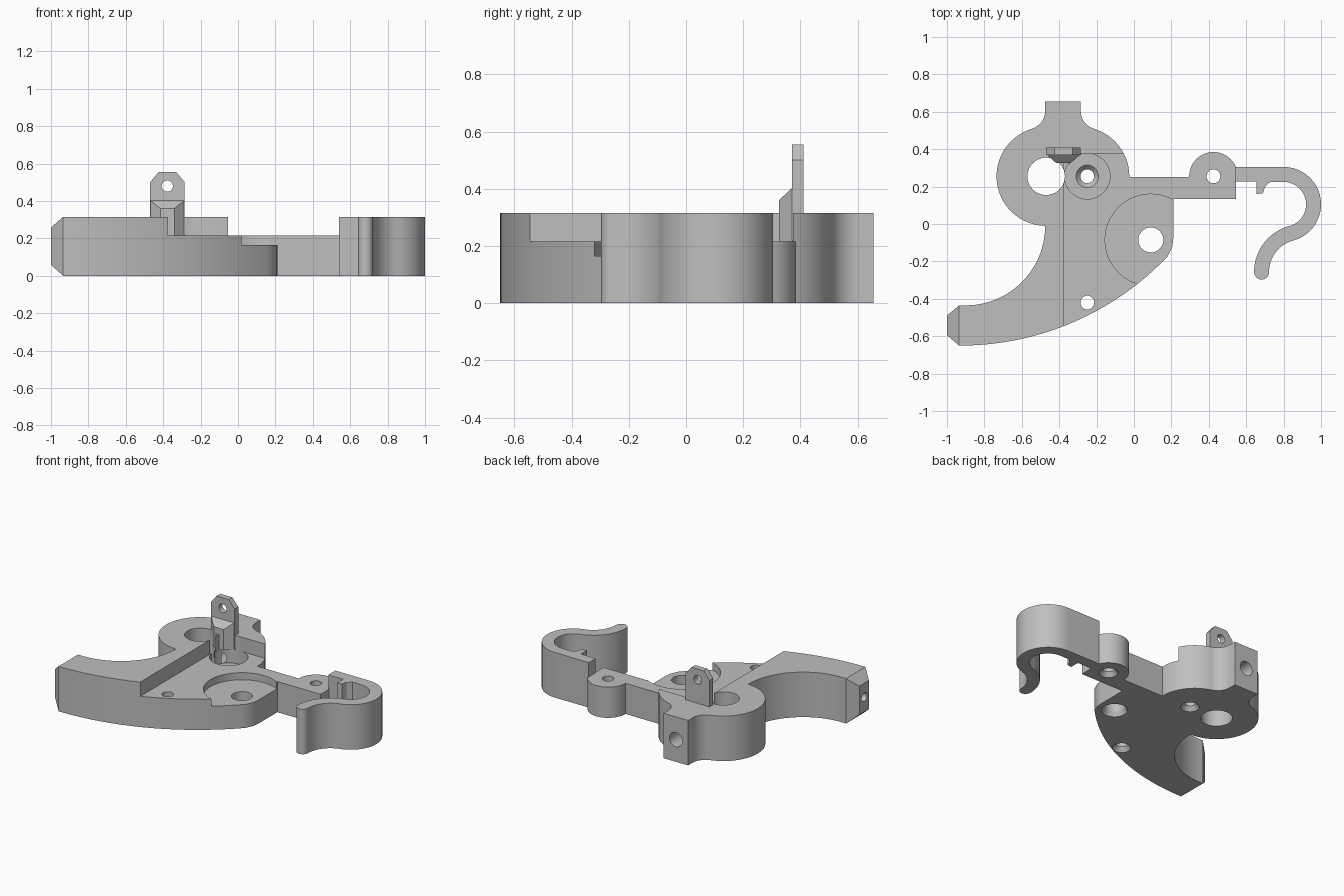
import bpy, bmesh
from math import sin, cos, radians, pi
from mathutils import Matrix

cube = bpy.data.objects.get("Cube")
if cube:
    bpy.data.objects.remove(cube)

grey = bpy.data.materials.new("plain_grey")
grey.use_nodes = True
COLOUR = (0.52, 0.52, 0.52, 1)
grey.diffuse_color = COLOUR
grey.node_tree.nodes["Principled BSDF"].inputs["Base Color"].default_value = COLOUR

TOP, STEP, FLOOR = 0.315, 0.215, 0.165


def arc(cx, cy, r, a0, a1, n=20):
    angles = [radians(a0 + (a1 - a0) * i / n) for i in range(n + 1)]
    return [(cx + r * cos(a), cy + r * sin(a)) for a in angles]


def make(name, bm):
    bmesh.ops.recalc_face_normals(bm, faces=bm.faces)
    mesh = bpy.data.meshes.new(name)
    bm.to_mesh(mesh)
    bm.free()
    mesh.materials.append(grey)
    ob = bpy.data.objects.new(name, mesh)
    bpy.context.collection.objects.link(ob)
    return ob


def prism(name, outline, z0, z1):
    bm = bmesh.new()
    face = bm.faces.new([bm.verts.new((x, y, z0)) for x, y in outline])
    res = bmesh.ops.extrude_face_region(bm, geom=[face])
    verts = [g for g in res["geom"] if isinstance(g, bmesh.types.BMVert)]
    bmesh.ops.translate(bm, verts=verts, vec=(0, 0, z1 - z0))
    return make(name, bm)


def box(name, x0, x1, y0, y1, z0, z1):
    return prism(name, [(x0, y0), (x1, y0), (x1, y1), (x0, y1)], z0, z1)


def rod(name, centre, r0, r1, length, axis="Z"):
    turn = {"Z": Matrix(), "Y": Matrix.Rotation(pi / 2, 4, "X"),
            "X": Matrix.Rotation(pi / 2, 4, "Y")}[axis]
    bm = bmesh.new()
    bmesh.ops.create_cone(bm, cap_ends=True, segments=40, radius1=r0, radius2=r1,
                          depth=length, matrix=Matrix.Translation(centre) @ turn)
    return make(name, bm)


def cut(ob, cutters):
    bpy.context.view_layer.objects.active = ob
    for c in cutters:
        mod = ob.modifiers.new("cut", "BOOLEAN")
        mod.operation, mod.solver, mod.object = "DIFFERENCE", "EXACT", c
        bpy.ops.object.modifier_apply(modifier=mod.name)
        bpy.data.objects.remove(c)


# Main plate: curved tail, round head with neck, and side arm
outline = arc(-0.93, 0.88, 1.53, -90, -43.5, 36)
outline += [(0.205, -0.12), (0.21, -0.08), (0.21, 0.135), (0.545, 0.135)]
outline += arc(0.425, 0.255, 0.13, 22, 180)
outline += [(0.295, 0.25), (-0.025, 0.25)]
outline += arc(-0.29, 0.255, 0.265, 0, 73.3)
outline += arc(-0.185, 0.605, 0.1, 253.3, 180, 12)
outline += [(-0.285, 0.655), (-0.475, 0.655)]
outline += arc(-0.575, 0.605, 0.1, 0, -73.3, 12)
outline += arc(-0.47, 0.255, 0.265, 106.7, 270, 30)
outline += arc(-0.9, -0.01, 0.425, 0, -90, 28)
outline += [(-0.935, -0.435), (-0.935, -0.65)]
body = prism("body_plate", outline, 0, TOP)

cutters = [
    box("lower_step", -0.375, 1, -1, 0.375, STEP, 1),
    box("arm_step", 0.01, 1, 0.3, 1, STEP, 1),
    rod("round_pocket", (0.09, -0.085, FLOOR + 0.5), 0.245, 0.245, 1),
    rod("pivot_pocket", (-0.25, 0.255, 0.62), 0.122, 0.122, 1),
    rod("pivot_countersink", (-0.25, 0.255, 0.11), 0.037, 0.065, 0.03),
    rod("head_hole", (-0.47, 0.255, 0.2), 0.1, 0.1, 1),
    rod("neck_bore", (-0.38, 0.52, 0.155), 0.05, 0.05, 0.4, "Y"),
    rod("tail_bore", (-0.85, -0.545, 0.16), 0.03, 0.03, 0.4, "X"),
]
# Through holes, each countersunk underneath
for x, y, r in [(-0.25, 0.255, 0.037), (-0.25, -0.42, 0.037),
                (0.425, 0.255, 0.037), (0.09, -0.085, 0.067)]:
    wide = r + 0.02 if r > 0.05 else r + 0.03
    cutters += [rod("hole", (x, y, 0.2), r, r, 1),
                rod("countersink", (x, y, 0.01), wide, r, 0.04)]
cut(body, cutters)

# Tapered tail tip
bm = bmesh.new()
rings = []
for x, y0, y1, z0, z1 in [(-0.935, -0.65, -0.435, 0, TOP), (-1, -0.595, -0.49, 0.058, 0.258)]:
    rings.append([bm.verts.new((x, y, z)) for y, z in [(y0, z0), (y1, z0), (y1, z1), (y0, z1)]])
for ring in rings:
    bm.faces.new(ring)
for i in range(4):
    j = (i + 1) % 4
    bm.faces.new([rings[0][i], rings[0][j], rings[1][j], rings[1][i]])
tip = make("tail_tip", bm)
cut(tip, [rod("tip_bore", (-0.95, -0.545, 0.16), 0.03, 0.03, 0.4, "X")])

# Hook: a band of even width swept along an S path with a round end
HALF = 0.04
path = [(0.53, 0.265, 90)]
outer, inner = [(0.54, 0.305)], [(0.54, 0.228)]
outer += arc(0.8, 0.105, 0.16 + HALF, 90, -75, 36)
inner += arc(0.8, 0.105, 0.16 - HALF, 90, -75, 36)
outer += arc(0.897, -0.257, 0.215 - HALF, 105, 180)[1:]
inner += arc(0.897, -0.257, 0.215 + HALF, 105, 180)[1:]
end = arc(0.682, -0.257, HALF, 0, -180, 12)[1:-1]
hook = prism("hook", outer + end + inner[::-1], 0, TOP)
barb = prism("hook_barb", [(0.655, 0.235), (0.655, 0.16), (0.69, 0.165),
                           (0.7, 0.2), (0.725, 0.222), (0.745, 0.235)], 0, TOP)

# Upright tab with clipped corners and a hole
tab = prism("upright_tab", [(-0.47, 0.22), (-0.285, 0.22), (-0.285, 0.5), (-0.33, 0.555),
                            (-0.425, 0.555), (-0.47, 0.5)], 0, 0.04)
tab.data.transform(Matrix.Translation((0, 0.41, 0)) @ Matrix.Rotation(pi / 2, 4, "X"))
cut(tab, [rod("tab_hole", (-0.378, 0.39, 0.48), 0.03, 0.03, 0.3, "Y")])

# Tab buttress with a sloping top
buttress = prism("tab_buttress", [(-0.47, 0.373), (-0.415, 0.325), (-0.34, 0.325),
                                  (-0.285, 0.373)], 0.215, 0.405)
for v in buttress.data.vertices:
    if v.co.z > 0.3 and v.co.y < 0.35:
        v.co.z = 0.36

# Smooth the curved walls, keep edges crisp
for ob in (body, tip, hook, barb, tab, buttress):
    bpy.ops.object.select_all(action="DESELECT")
    ob.select_set(True)
    bpy.context.view_layer.objects.active = ob
    bpy.ops.object.shade_smooth_by_angle(angle=radians(25))
